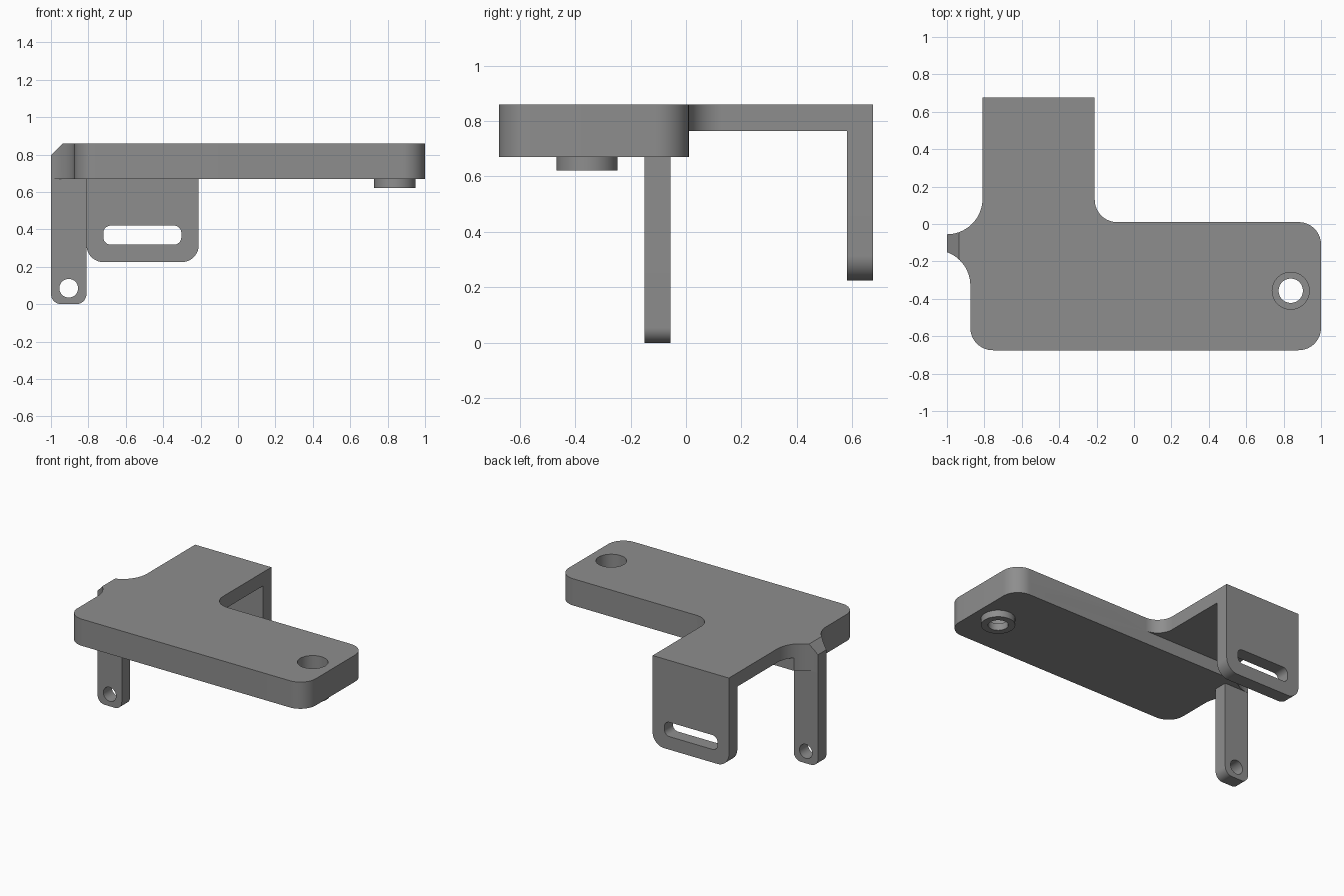
import bpy, bmesh, math
from mathutils import Vector

if "Cube" in bpy.data.objects:
    bpy.data.objects.remove(bpy.data.objects["Cube"])

grey = bpy.data.materials.new("plain grey")
grey.diffuse_color = (0.27, 0.27, 0.27, 1)
grey.use_nodes = True
grey.node_tree.nodes["Principled BSDF"].inputs["Base Color"].default_value = grey.diffuse_color


def arc(cx, cy, r, a0, a1, n=14):
    """Points along an arc, angles in degrees."""
    return [(cx + r * math.cos(math.radians(a0 + (a1 - a0) * i / n)),
             cy + r * math.sin(math.radians(a0 + (a1 - a0) * i / n))) for i in range(n + 1)]


def rounded(x0, y0, x1, y1, low, high):
    """Rectangle with separate radii for its lower and upper corners."""
    pts = []
    for x, y, sx, sy, r, a in ((x0, y0, 1, 1, low, 180), (x1, y0, -1, 1, low, 270),
                               (x1, y1, -1, -1, high, 0), (x0, y1, 1, -1, high, 90)):
        pts += arc(x + sx * r, y + sy * r, r, a, a + 90) if r else [(x, y)]
    return pts


def prism(name, pts, lo, hi, axis="z"):
    """Extrude a 2D outline along z (outline in xy) or y (outline in xz)."""
    place = (lambda p, d: (p[0], p[1], d)) if axis == "z" else (lambda p, d: (p[0], d, p[1]))
    bm = bmesh.new()
    face = bm.faces.new([bm.verts.new(place(p, lo)) for p in pts])
    new = bmesh.ops.extrude_face_region(bm, geom=[face])["geom"]
    shift = Vector(place((0, 0), hi - lo))
    bmesh.ops.translate(bm, vec=shift, verts=[v for v in new if isinstance(v, bmesh.types.BMVert)])
    bmesh.ops.recalc_face_normals(bm, faces=bm.faces)
    mesh = bpy.data.meshes.new(name)
    bm.to_mesh(mesh)
    bm.free()
    mesh.materials.append(grey)
    ob = bpy.data.objects.new(name, mesh)
    bpy.context.collection.objects.link(ob)
    return ob


def combine(target, other, operation):
    mod = target.modifiers.new("combine", "BOOLEAN")
    mod.operation, mod.solver, mod.object = operation, "EXACT", other
    bpy.context.view_layer.objects.active = target
    bpy.ops.object.modifier_apply(modifier=mod.name)
    bpy.data.objects.remove(other)


# Plate outline with arm at the back and filleted tab at the left
outline = (arc(-0.755, -0.555, 0.12, 180, 270) + arc(0.88, -0.555, 0.12, 270, 360)
           + arc(0.88, -0.11, 0.12, 0, 90) + arc(-0.09, 0.13, 0.12, 270, 180)
           + [(-0.21, 0.675), (-0.81, 0.675)] + arc(-1.0, 0.135, 0.19, 0, -90)
           + arc(-1.065, -0.329, 0.19, 70, 0))
bracket = prism("bracket", outline, 0.67, 0.86)

# Thin the arm from below, bevel the tab's top edge
combine(bracket, prism("arm_relief", rounded(-1.2, 0.01, 0.99, 0.9, 0, 0), 0.5, 0.763), "DIFFERENCE")
combine(bracket, prism("tab_bevel", [(-1.04, 0.758), (-0.895, 0.9), (-1.04, 0.9)], -0.2, 0.0, "y"),
        "DIFFERENCE")

# Slotted rear flange
flange = prism("rear_flange", rounded(-0.81, 0.225, -0.21, 0.82, 0.09, 0), 0.58, 0.675, "y")
combine(flange, prism("slot", rounded(-0.72, 0.318, -0.303, 0.42, 0.04, 0.04), 0.4, 0.9, "y"),
        "DIFFERENCE")
combine(bracket, flange, "UNION")

# Hanging leg with a pin hole
leg = prism("leg", rounded(-1.0, 0.0, -0.81, 0.72, 0.055, 0), -0.15, -0.055, "y")
combine(leg, prism("pin_hole", arc(-0.905, 0.085, 0.05, 0, 351, 39), -0.4, 0.2, "y"), "DIFFERENCE")
combine(bracket, leg, "UNION")

# Boss under the plate, counterbored from above
combine(bracket, prism("boss", arc(0.838, -0.357, 0.11, 0, 352.5, 47), 0.622, 0.72), "UNION")
combine(bracket, prism("counterbore", arc(0.838, -0.357, 0.099, 0, 352.5, 47), 0.672, 1), "DIFFERENCE")
combine(bracket, prism("screw_hole", arc(0.838, -0.357, 0.065, 0, 352.5, 47), 0.5, 0.8), "DIFFERENCE")

bpy.ops.object.select_all(action="DESELECT")
bracket.select_set(True)
bpy.context.view_layer.objects.active = bracket
bpy.ops.object.shade_smooth_by_angle(angle=math.radians(30))
